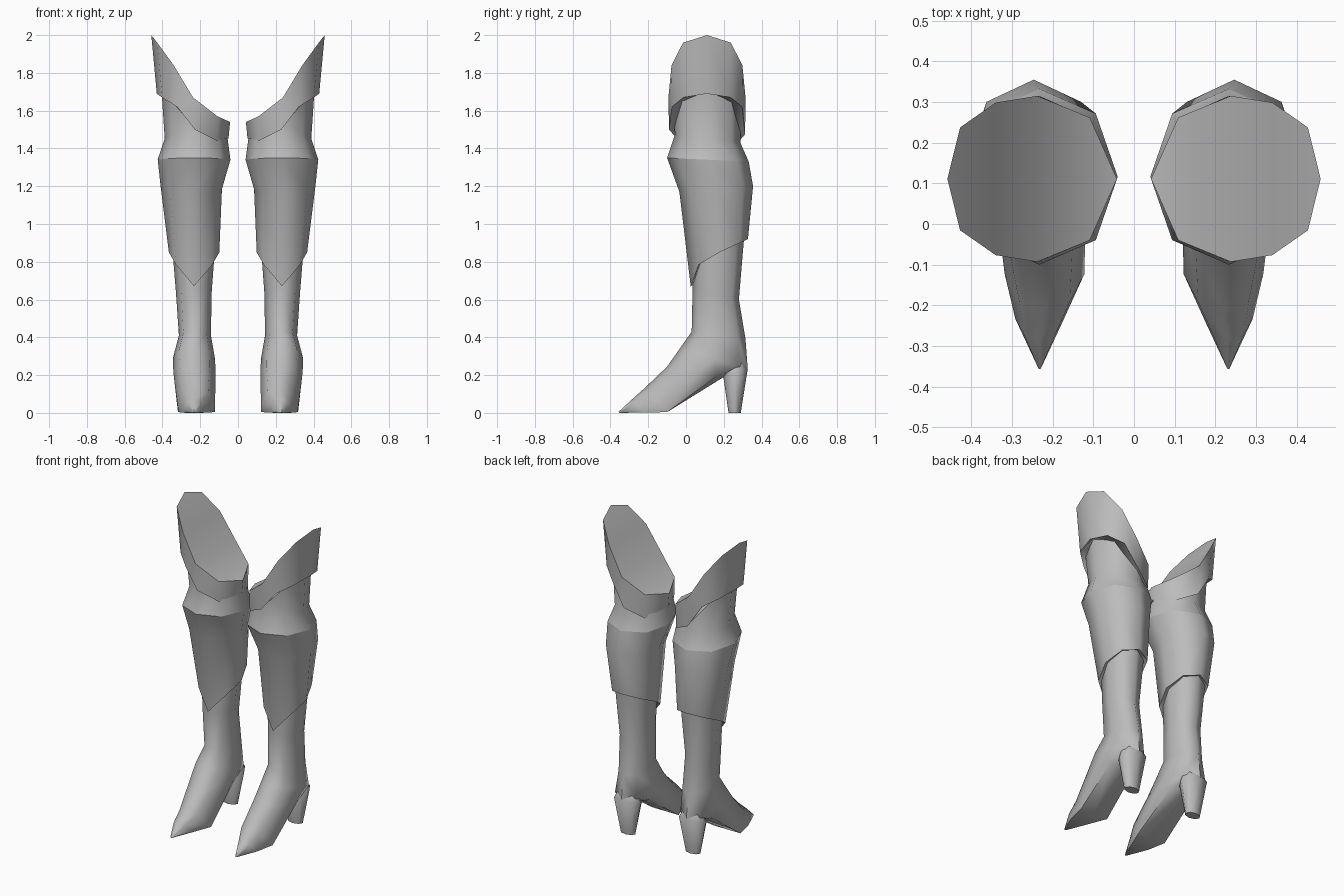
import bpy, bmesh, math

if "Cube" in bpy.data.objects:
    bpy.data.objects.remove(bpy.data.objects["Cube"])

mat = bpy.data.materials.new("grey")
mat.diffuse_color = (0.5, 0.5, 0.5, 1)
mat.use_nodes = True
mat.node_tree.nodes["Principled BSDF"].inputs["Base Color"].default_value = mat.diffuse_color

# Half cross-sections (u across, v front to back), mirrored front/back by section()
DECAGON = [(1, 0), (.85, .62), (.43, .92), (-.06, 1), (-.68, .74), (-1, 0)]
OCTAGON = [(1, 0), (.72, .72), (0, 1), (-.72, .72), (-1, 0)]


def section(half):
    """Closed loop of (u, v, index into the half profile)."""
    back = [(u, v, i) for i, (u, v) in enumerate(half)]
    front = [(u, -v, i) for u, v, i in back[1:-1]]
    return back + front[::-1]


def ring(half, x0, x1, front, back, z_fn=None, wedge=0.0):
    """Section between x0..x1 and the front/back (y, z) points."""
    pts = []
    for u, v, i in section(half):
        if wedge:                          # flat sole below, narrow ridge above
            if v > 0 and u:
                u += (math.copysign(1, u) - u) * wedge
                v += (1 - v) * wedge
            elif v == 0:
                v = .6 * wedge
            elif u:
                u *= 1 - .12 * wedge
                v += .12 * wedge
        t = (v + 1) / 2
        z = front[1] + (back[1] - front[1]) * t
        pts.append(((x0 + x1) / 2 + u * (x1 - x0) / 2,
                    front[0] + (back[0] - front[0]) * t,
                    z_fn(u, v, i) if z_fn else z))
    return pts


def loft(name, rings, strip_cap=False, angle=62):
    """Skin the rings, cap both ends and mirror to the other leg."""
    bm = bmesh.new()
    loops = [[bm.verts.new(p) for p in r] for r in rings]
    n = len(loops[0])
    for a, b in zip(loops, loops[1:]):
        for i in range(n):
            j = (i + 1) % n
            bm.faces.new((a[i], a[j], b[j], b[i]))
    bm.faces.new(loops[-1])
    top = loops[0]
    if strip_cap:                          # curved lid from front-to-back strips
        h = n // 2
        bm.faces.new((top[0], top[1], top[-1]))
        for i in range(1, h - 1):
            bm.faces.new((top[i], top[i + 1], top[n - i - 1], top[n - i]))
        bm.faces.new((top[h - 1], top[h], top[h + 1]))
    else:
        bm.faces.new(top)
    bmesh.ops.recalc_face_normals(bm, faces=bm.faces)
    if strip_cap:                          # keep the rim crisp
        for a, b in zip(top, top[1:] + top[:1]):
            bm.edges.get((a, b)).smooth = False
    me = bpy.data.meshes.new(name)
    bm.to_mesh(me)
    bm.free()
    me.materials.append(mat)
    me.shade_smooth()
    me.set_sharp_from_angle(angle=math.radians(angle))
    ob = bpy.data.objects.new(name, me)
    bpy.context.collection.objects.link(ob)
    ob.modifiers.new("other_leg", 'MIRROR').use_mirror_merge = False
    return ob


# Slanted thigh cuff with a stepped lower hem
RIM = [2.0, 1.96, 1.84, 1.67, 1.57, 1.54]
HEM = [1.69, 1.67, 1.62, 1.50, 1.44, 1.455]


def hem(u, v, i):
    return HEM[i] - (.025 if v > .5 and i > 2 else 0)


loft("thigh_cuff", [
    ring(DECAGON, .042, .459, (-.093, 0), (.315, 0), lambda u, v, i: RIM[i]),
    ring(DECAGON, .05, .43, (-.09, 0), (.313, 0), hem),
    ring(DECAGON, .065, .41, (-.07, 0), (.292, 0), lambda u, v, i: hem(u, v, i) + .012),
], strip_cap=True)

# Thigh and knee band, widening to a sharp ridge
KNEE = ring(OCTAGON, .04, .425, (-.1, 1.35), (.332, 1.33))
loft("knee", [
    ring(OCTAGON, .058, .405, (-.07, 0), (.29, 0),
         lambda u, v, i: 1.6 + .11 * u),
    ring(OCTAGON, .055, .388, (-.058, 1.475), (.288, 1.43)),
    KNEE,
])


# Calf piece with a hem pointed at the front
def calf_hem(u, v, i):
    return .67 + .16 * abs(u) if v < -.1 and abs(u) < .9 else .85 + .07 * max(v, 0)


loft("calf", [
    KNEE,
    ring(OCTAGON, .085, .408, (-.035, 1.17), (.355, 1.2)),
    ring(OCTAGON, .099, .366, (.025, 0), (.328, 0), calf_hem),
    ring(OCTAGON, .115, .350, (.037, 0), (.310, 0),
         lambda u, v, i: calf_hem(u, v, i) + .008),
])

# Boot: shaft, ankle, instep and pointed toe
loft("boot", [
    ring(OCTAGON, .115, .355, (.042, .95), (.312, .98)),
    ring(OCTAGON, .14, .328, (.035, .66), (.28, .60)),
    ring(OCTAGON, .143, .313, (.03, .43), (.315, .39)),
    ring(OCTAGON, .122, .345, (-.03, .345), (.327, .23)),
    ring(OCTAGON, .118, .342, (-.10, .245), (.20, .19), wedge=.2),
    ring(OCTAGON, .122, .318, (-.215, .135), (-.10, .004), wedge=1),
    ring(OCTAGON, .172, .292, (-.285, .072), (-.22, .002), wedge=1),
    ring(OCTAGON, .228, .236, (-.357, .006), (-.352, 0), wedge=1),
])

# Tapered heel
loft("heel", [
    ring(OCTAGON, .16, .305, (.21, .24), (.305, .27)),
    ring(OCTAGON, .14, .325, (.198, .19), (.327, .235)),
    ring(OCTAGON, .182, .283, (.225, 0), (.29, 0)),
])
